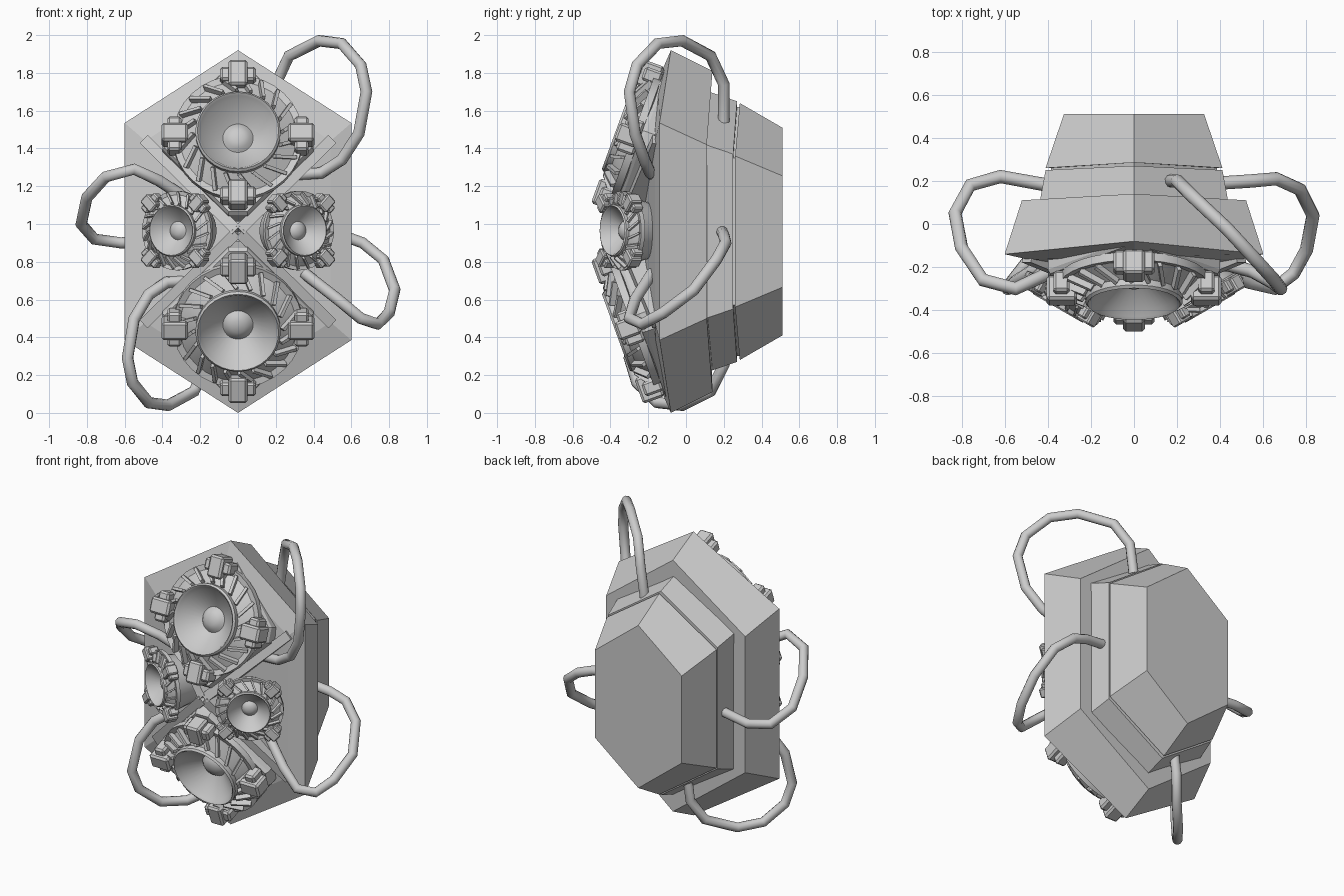
import bpy, bmesh
from math import radians, cos, sin, pi
from mathutils import Matrix, Vector

if "Cube" in bpy.data.objects:
    bpy.data.objects.remove(bpy.data.objects["Cube"])

CZ = 0.96  # height of the body centre


def finish(name, bm, mat=Matrix(), smooth=False):
    bmesh.ops.recalc_face_normals(bm, faces=bm.faces)
    me = bpy.data.meshes.new(name)
    bm.to_mesh(me)
    bm.free()
    ob = bpy.data.objects.new(name, me)
    bpy.context.collection.objects.link(ob)
    ob.matrix_world = mat
    if smooth:
        bpy.ops.object.select_all(action='DESELECT')
        ob.select_set(True)
        bpy.context.view_layer.objects.active = ob
        bpy.ops.object.shade_smooth_by_angle(angle=radians(32))
    return ob


def box(bm, mat, size):
    bmesh.ops.create_cube(bm, size=1, matrix=mat @ Matrix.Diagonal((*size, 1)))


def hexagon(bm, w, s, a, y_side, y_tip):
    pts = [(0, y_tip, a), (w, y_side, s), (w, y_side, -s),
           (0, y_tip, -a), (-w, y_side, -s), (-w, y_side, s)]
    return [bm.verts.new((x, y, CZ + z)) for x, y, z in pts]


def loft(bm, rings):
    for r0, r1 in zip(rings, rings[1:]):
        for i in range(len(r0)):
            j = (i + 1) % len(r0)
            bm.faces.new((r0[i], r0[j], r1[j], r1[i]))


# hexagonal front housing with a shallow faceted nose
bm = bmesh.new()
rings = [hexagon(bm, .49, .48, .80, -.165, -.15),
         hexagon(bm, .60, .575, .96, -.14, -.08),
         hexagon(bm, .52, .46, .85, .11, .14)]
loft(bm, rings)
nose = bm.verts.new((0, -.25, CZ))
for i in range(6):
    bm.faces.new((rings[0][i], rings[0][(i + 1) % 6], nose))
bm.faces.new(rings[2])
finish("front_housing", bm)

# stepped rear housing with a narrow groove
bm = bmesh.new()
rings = [hexagon(bm, *r) for r in (
    (.445, .475, .755, .06, .08), (.41, .41, .69, .25, .27),
    (.385, .39, .66, .25, .27), (.385, .39, .66, .26, .285),
    (.41, .40, .68, .26, .285), (.325, .295, .55, .51, .51))]
loft(bm, rings)
bm.faces.new(rings[0])
bm.faces.new(rings[-1])
finish("rear_housing", bm)

# crossed ridges between the four speakers
bm = bmesh.new()
for sx in (-1, 1):
    for sz in (-1, 1):
        p, q = Vector((0, -.33, CZ)), Vector((sx * .49, -.13, CZ + sz * .48))
        d = (q - p).normalized()
        side = d.cross(Vector((0, 1, 0))).normalized()
        rot = Matrix((d, side, d.cross(side))).transposed().to_4x4()
        box(bm, Matrix.Translation((p + q) / 2) @ rot, ((q - p).length, .06, .10))
finish("cross_ridges", bm)


def speaker(name, mat, k, roll, back):
    # dish, rim and flange
    prof = [(.24, back), (.30, -.13), (.345, -.12), (.345, -.08), (.31, -.085),
            (.225, -.03), (.226, .0), (.215, .012), (.203, .0), (.19, -.025),
            (.08, -.105), (.074, -.10), (.06, -.085), (.035, -.073)]
    n = 32
    bm = bmesh.new()
    rings = [[bm.verts.new((r * k * cos(2 * pi * i / n), r * k * sin(2 * pi * i / n), z * k))
              for i in range(n)] for r, z in prof]
    loft(bm, rings)
    tip = bm.verts.new((0, 0, -.068 * k))
    for i in range(n):
        bm.faces.new((rings[-1][i], rings[-1][(i + 1) % n], tip))
    finish(name + "_dish", bm, mat, True)
    # swirling fins
    bm = bmesh.new()
    S = Matrix.Scale(k, 4)
    for i in range(20):
        m = (S @ Matrix.Rotation(2 * pi * (i + .5) / 20, 4, 'Z')
             @ Matrix.Translation((.277, 0, -.05))
             @ Matrix.Rotation(radians(32), 4, 'Y') @ Matrix.Rotation(radians(30), 4, 'Z'))
        box(bm, m, (.125, .018, .04))
    finish(name + "_fins", bm, mat)
    # four clamps
    bm = bmesh.new()
    for i in range(4):
        m = S @ Matrix.Rotation(roll + i * pi / 2, 4, 'Z')
        box(bm, m @ Matrix.Translation((.337, 0, -.07)), (.075, .19, .10))
        box(bm, m @ Matrix.Translation((.335, 0, -.055)), (.14, .10, .12))
    bmesh.ops.bevel(bm, geom=bm.edges[:], offset=.012 * k, segments=1, affect='EDGES')
    finish(name + "_clamps", bm, mat)


# large speakers on diamond plates, above and below
for name, s in (("upper", 1), ("lower", -1)):
    mat = Matrix.Translation((0, -.36, CZ + s * .53)) @ Matrix.Rotation(radians(90 - 20 * s), 4, 'X')
    speaker(name + "_speaker", mat, 1, 0, -.2)
    bm = bmesh.new()
    c = .05
    outline = [(.40, -c), (.40, c), (c, .42), (-c, .42),
               (-.40, c), (-.40, -c), (-c, -.42), (c, -.42)]
    rings = [[bm.verts.new((x * f, y * f, z)) for x, y in outline]
             for f, z in ((.97, -.12), (1.0, -.14), (1.0, -.24))]
    loft(bm, rings)
    bm.faces.new(rings[0])
    bm.faces.new(rings[-1])
    finish(name + "_plate", bm, mat)

# small speakers on both sides
for name, s in (("right", 1), ("left", -1)):
    mat = (Matrix.Translation((s * .35, -.385, CZ + .005))
           @ Matrix.Rotation(radians(30 * s), 4, 'Z') @ Matrix.Rotation(radians(90), 4, 'X'))
    speaker(name + "_speaker", mat, .61, pi / 4, -.36)

# bent cables looping from the rear to the front
top = [(.17, .2, 1.54), (.2, .2, 1.74), (.27, .13, 1.89), (.43, -.02, 1.97),
       (.55, -.15, 1.955), (.65, -.26, 1.84), (.68, -.3, 1.7), (.64, -.27, 1.48),
       (.55, -.22, 1.34), (.44, -.19, 1.27), (.3, -.18, 1.26)]
cables = {
    "top_cable": top,
    "bottom_cable": [(-x * .86, y, .04 + (1.97 - z) * .93) for x, y, z in top],
    "right_cable": [(.4, .19, .96), (.55, .2, .94), (.66, .21, .9), (.77, .16, .81),
                    (.83, .04, .65), (.8, -.12, .53), (.74, -.23, .47),
                    (.65, -.3, .5), (.53, -.27, .6), (.35, -.18, .74)],
    "left_cable": [(-.4, .18, .91), (-.62, .22, .9), (-.76, .18, .92), (-.83, .05, 1.0),
                   (-.8, -.11, 1.14), (-.7, -.26, 1.25), (-.55, -.3, 1.29),
                   (-.42, -.24, 1.23), (-.28, -.18, 1.14)],
}
for name, pts in cables.items():
    cu = bpy.data.curves.new(name, 'CURVE')
    cu.dimensions = '3D'
    cu.bevel_depth = .031
    cu.bevel_resolution = 3
    cu.use_fill_caps = True
    sp = cu.splines.new('POLY')
    sp.points.add(len(pts) - 1)
    for p, co in zip(sp.points, pts):
        p.co = (*co, 1)
    bpy.context.collection.objects.link(bpy.data.objects.new(name, cu))
